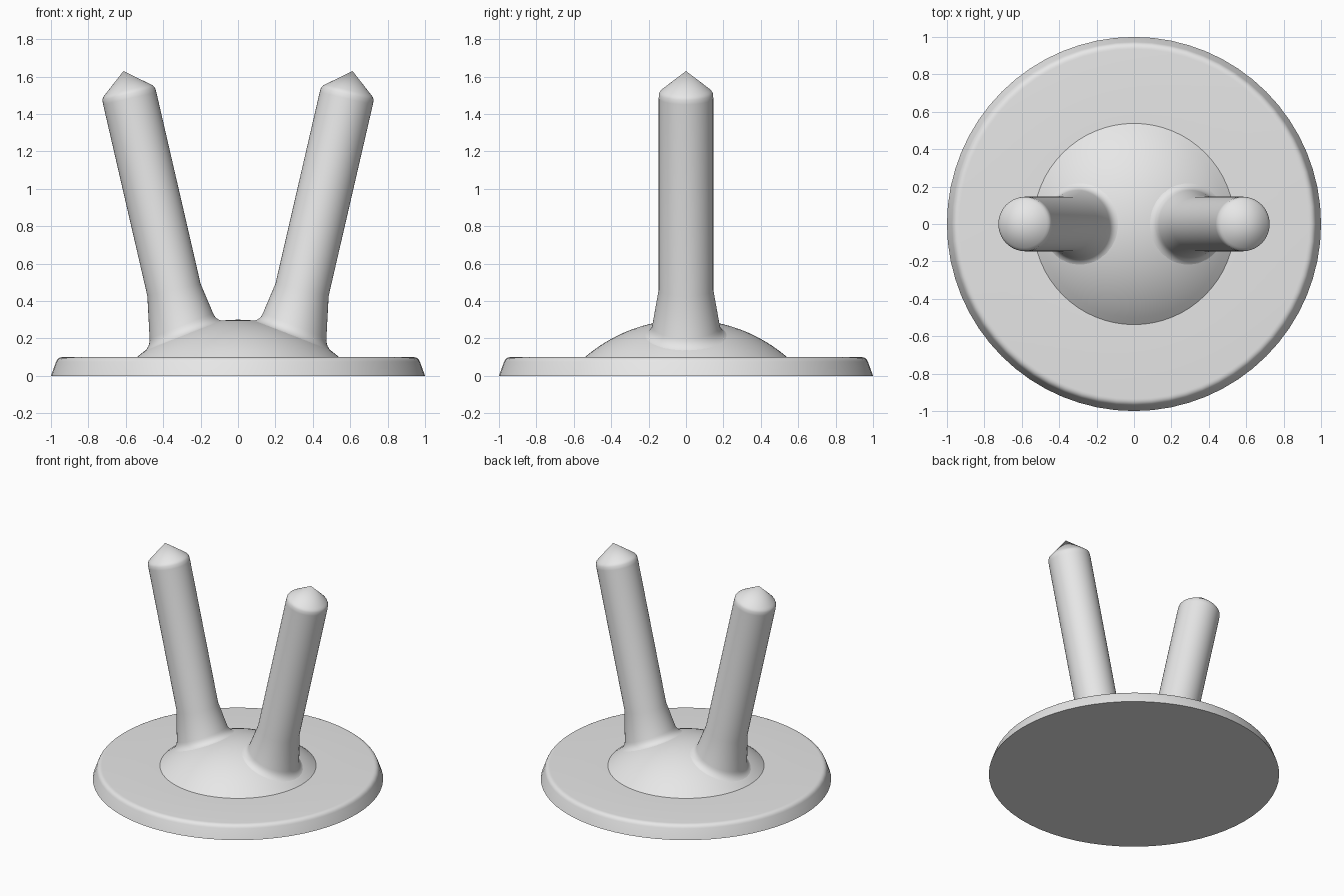
import bpy, bmesh, math
from mathutils import Vector

if "Cube" in bpy.data.objects:
    bpy.data.objects.remove(bpy.data.objects["Cube"])

SEG = 64
grey = bpy.data.materials.new("plain grey")
grey.diffuse_color = (0.8, 0.8, 0.8, 1)
grey.use_nodes = True
grey.node_tree.nodes["Principled BSDF"].inputs["Base Color"].default_value = grey.diffuse_color


def curve(a, b, c, n):
    """Points of a smooth corner from a to c, bending at b."""
    a, b, c = Vector(a), Vector(b), Vector(c)
    return [a * (1 - t) ** 2 + b * 2 * t * (1 - t) + c * t * t
            for t in (i / n for i in range(n + 1))]


def skin(name, rings, tip):
    """Skin a stack of rings, closed flat below and by a tip point above."""
    bm = bmesh.new()
    loops = [[bm.verts.new(p) for p in ring] for ring in rings]
    for lo, hi in zip(loops, loops[1:]):
        for i in range(SEG):
            j = (i + 1) % SEG
            bm.faces.new((lo[i], lo[j], hi[j], hi[i]))
    top = bm.verts.new(tip)
    for i in range(SEG):
        bm.faces.new((loops[-1][i], loops[-1][(i + 1) % SEG], top))
    bm.faces.new(loops[0][::-1])
    bmesh.ops.recalc_face_normals(bm, faces=bm.faces[:])
    mesh = bpy.data.meshes.new(name)
    bm.to_mesh(mesh)
    bm.free()
    mesh.materials.append(grey)
    obj = bpy.data.objects.new(name, mesh)
    bpy.context.collection.objects.link(obj)
    bpy.ops.object.select_all(action='DESELECT')
    obj.select_set(True)
    bpy.context.view_layer.objects.active = obj
    bpy.ops.object.shade_smooth_by_angle(angle=math.radians(32))
    return obj


angles = [2 * math.pi * i / SEG for i in range(SEG)]

# Round base plate with rounded shoulder, rising into a shallow dome
DOME_R = 0.829
dome_centre = Vector((0, 0, 0.3 - DOME_R))
edge = math.asin(0.538 / DOME_R)
profile = [(1, 0)] + [tuple(p) for p in curve((0.973, 0.075), (0.963, 0.1), (0.935, 0.1), 6)]
profile += [(DOME_R * math.sin(edge * k / 12), dome_centre.z + DOME_R * math.cos(edge * k / 12))
            for k in range(12, 0, -1)]
skin("base", [[(r * math.cos(a), r * math.sin(a), z) for a in angles] for r, z in profile],
     (0, 0, 0.3))

# Leaning post: straight shaft, pointed tip and flared foot
axis = Vector((0.225, 0, 0.974)).normalized()
side = Vector((axis.z, 0, -axis.x))
joint = Vector((0.3425, 0, 0.46))
RADIUS, FLARE, FILLET = 0.146, 0.175, 0.045


def at(a, r, t):
    return joint + axis * t + (side * math.cos(a) + Vector((0, 1, 0)) * math.sin(a)) * r


def foot(a, t):
    return at(a, RADIUS - FLARE * t, t)


def foot_column(a):
    """Fillet from the dome surface up onto the flared foot at one angle."""
    lo, hi = -0.6, 0.0
    for _ in range(40):
        mid = (lo + hi) / 2
        if (foot(a, mid) - dome_centre).length < DOME_R:
            lo = mid
        else:
            hi = mid
    corner = foot(a, lo)
    normal = (corner - dome_centre).normalized()
    out = at(a, 1, 0) - joint
    out = (out - normal * out.dot(normal)).normalized()
    start = corner + out * FILLET
    start = dome_centre + (start - dome_centre).normalized() * (DOME_R - 0.002)
    return [start - normal * 0.03] + curve(start, corner, foot(a, lo + FILLET), 6)


columns = [foot_column(a) for a in angles]
rings = [list(ring) for ring in zip(*columns)]
shaft = [(RADIUS, 0), (RADIUS, 1.05), (0.1445, 1.075), (0.137, 1.088), (0.127, 1.097)]
rings += [[at(a, r, t) for a in angles] for r, t in shaft]
posts = skin("posts", rings, at(0, 0, 1.2))

# Second post is the mirror image across the centre
mirror = posts.modifiers.new("mirror", 'MIRROR')
mirror.use_mirror_merge = False
